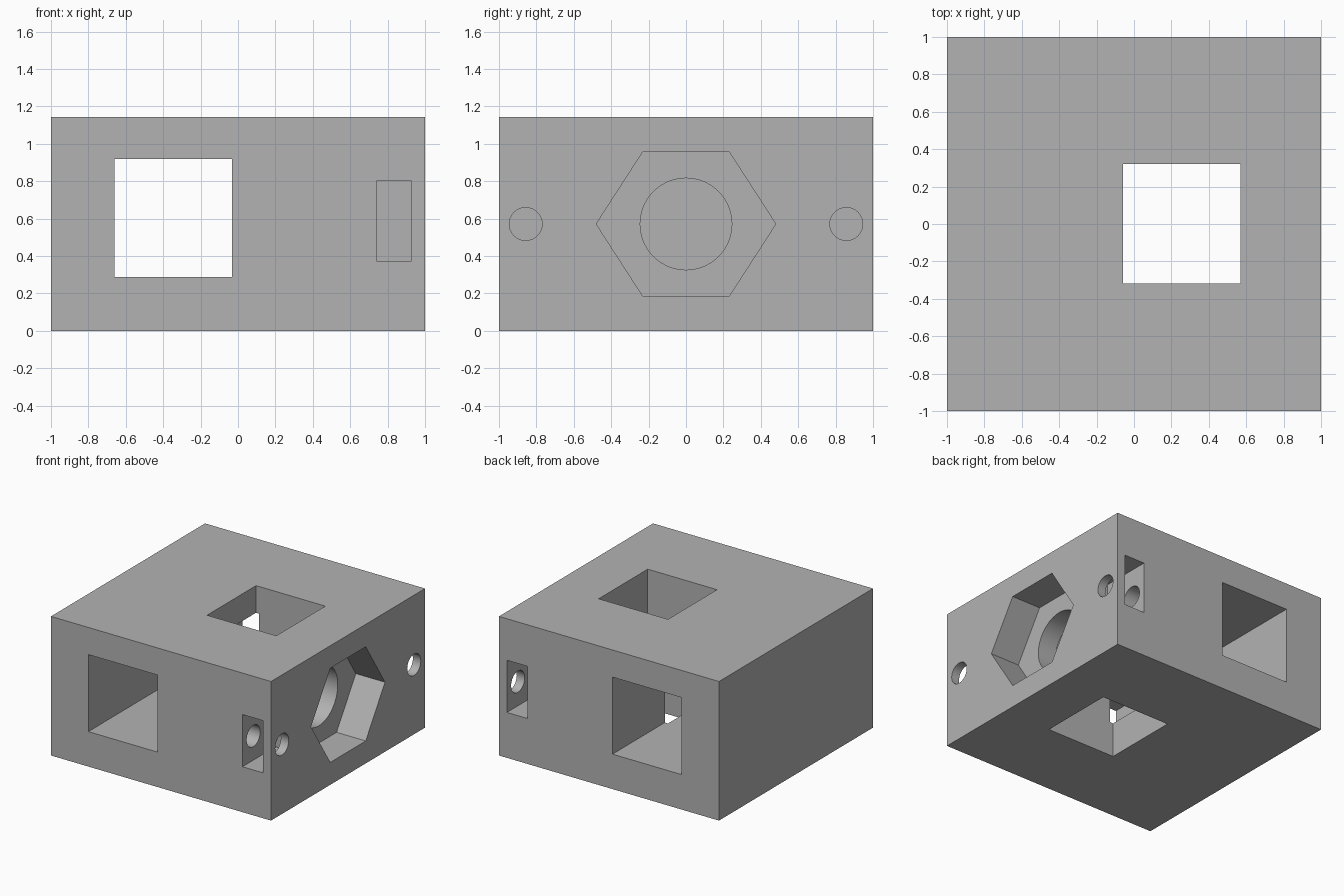
import bpy
import math

default = bpy.data.objects.get("Cube")
if default:
    bpy.data.objects.remove(default, do_unlink=True)

HEIGHT = 1.143
MID = HEIGHT / 2

grey = bpy.data.materials.new("plain grey")
grey.use_nodes = True
colour = (0.45, 0.45, 0.45, 1)
grey.diffuse_color = colour
grey.node_tree.nodes["Principled BSDF"].inputs["Base Color"].default_value = colour


def box(name, x, y, z):
    """Box spanning the given (low, high) ranges."""
    spans = (x, y, z)
    bpy.ops.mesh.primitive_cube_add(size=1, location=[sum(s) / 2 for s in spans])
    ob = bpy.context.object
    ob.name = name
    ob.scale = [s[1] - s[0] for s in spans]
    bpy.ops.object.transform_apply(location=True, rotation=True, scale=True)
    return ob


def bore(name, x, y, radius, sides):
    """Prism along x, at mid height."""
    bpy.ops.mesh.primitive_cylinder_add(
        vertices=sides, radius=radius, depth=x[1] - x[0],
        location=(sum(x) / 2, y, MID), rotation=(0, math.pi / 2, 0))
    ob = bpy.context.object
    ob.name = name
    bpy.ops.object.transform_apply(location=True, rotation=True, scale=True)
    return ob


block = box("block", (-1, 1), (-1, 1), (0, HEIGHT))
block.data.materials.append(grey)

# Square passages: one front to back, one top to bottom
cutters = [
    box("front_passage", (-0.66, -0.032), (-1.2, 1.2), (0.287, 0.92)),
    box("vertical_passage", (-0.06, 0.57), (-0.317, 0.32), (-0.2, HEIGHT + 0.2)),
]

# Hexagonal nut pocket with its round bore into the vertical passage
pocket = bore("nut_pocket", (0.735, 1.2), 0, 1, 6)
for v in pocket.data.vertices:
    # Pointed ends towards the front and back, flats above and below
    side = 1 if v.co.y > 0 else -1
    up = v.co.z - MID
    if abs(up) < 0.01:
        v.co.y = 0.48 * side
    else:
        v.co.y = 0.23 * side
        v.co.z = MID + math.copysign(0.387, up)
cutters += [pocket, bore("centre_bore", (0.3, 0.9), 0, 0.245, 64)]

# Screw holes and the slots that cross them, front and back
for side, label in ((-1, "front"), (1, "back")):
    reach = sorted((0.57 * side, 1.2 * side))
    cutters.append(box(label + "_slot", (0.74, 0.928), reach, (0.373, 0.802)))
    cutters.append(bore(label + "_screw_hole", (0.43, 1.2), 0.857 * side, 0.088, 32))

# Cut every opening, then discard the cutters
bpy.ops.object.select_all(action="DESELECT")
bpy.context.view_layer.objects.active = block
block.select_set(True)
for cutter in cutters:
    cutter.hide_render = True
    mod = block.modifiers.new(cutter.name, "BOOLEAN")
    mod.operation = "DIFFERENCE"
    mod.solver = "EXACT"
    mod.object = cutter
    bpy.ops.object.modifier_apply(modifier=mod.name)
    bpy.data.objects.remove(cutter, do_unlink=True)

bpy.ops.object.shade_smooth_by_angle(angle=math.radians(30))
